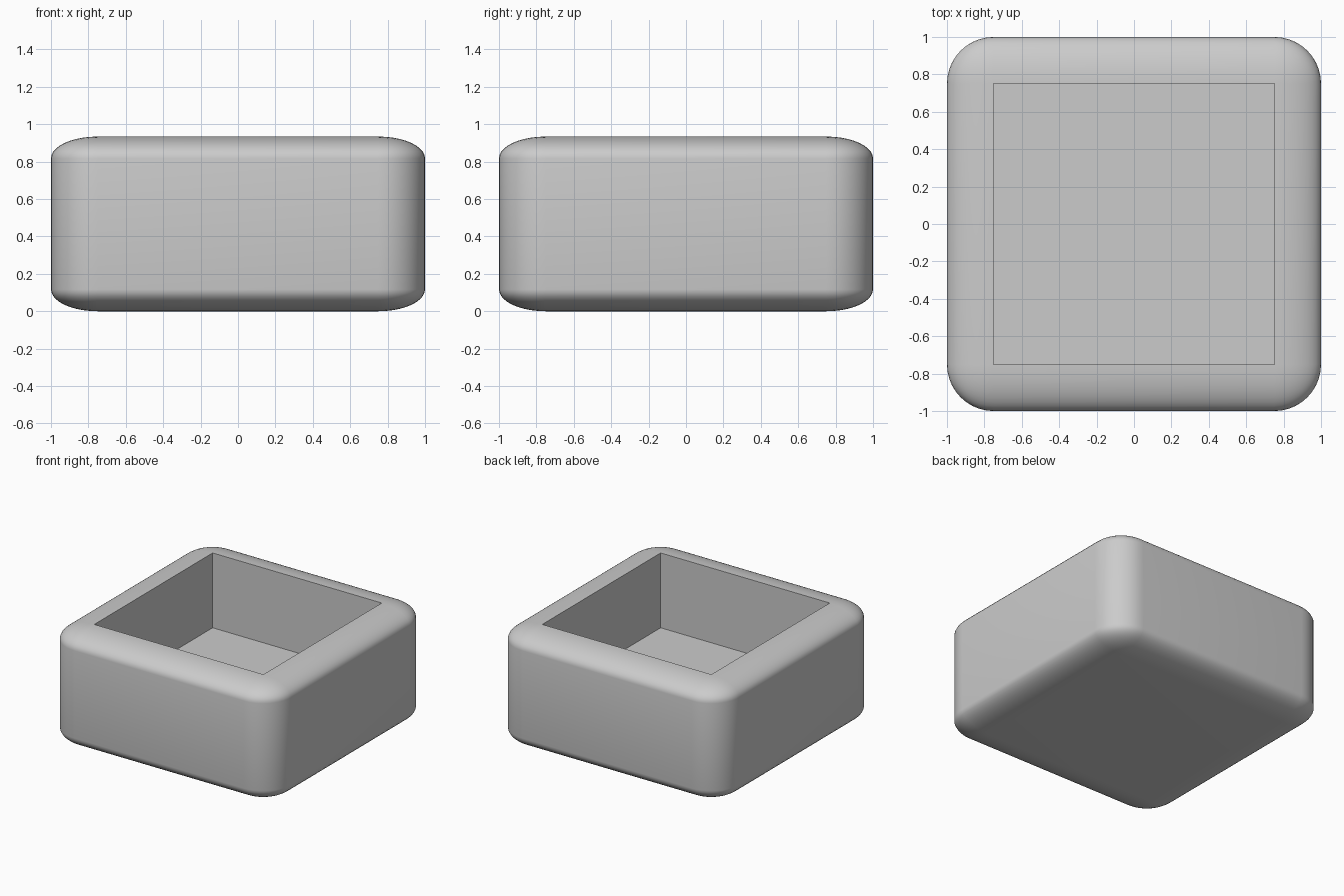
import bpy, bmesh, math
from mathutils import Vector

if "Cube" in bpy.data.objects:
    bpy.data.objects.remove(bpy.data.objects["Cube"])

HEIGHT = 0.934   # overall height
RADIUS = 0.25    # edge rounding before flattening
DEPTH = 0.60     # depth of the square recess

bm = bmesh.new()

# rounded cube, flattened and set on the ground
bmesh.ops.create_cube(bm, size=2)
bmesh.ops.bevel(bm, geom=bm.edges[:], offset=RADIUS, offset_type='OFFSET',
                segments=10, profile=0.5, affect='EDGES')
bmesh.ops.scale(bm, vec=(1, 1, HEIGHT / 2), verts=bm.verts)
bmesh.ops.translate(bm, vec=(0, 0, HEIGHT / 2), verts=bm.verts)

# square recess: push the flat top face down
top = max((f for f in bm.faces if f.normal.z > 0.9), key=lambda f: f.calc_area())
floor = bmesh.ops.extrude_discrete_faces(bm, faces=[top])['faces'][0]
bmesh.ops.translate(bm, vec=Vector((0, 0, -DEPTH)), verts=floor.verts[:])
bmesh.ops.recalc_face_normals(bm, faces=bm.faces[:])

mesh = bpy.data.meshes.new("square_bowl")
bm.to_mesh(mesh)
bm.free()
bowl = bpy.data.objects.new("square_bowl", mesh)
bpy.context.collection.objects.link(bowl)

# smooth outside, crisp recess edges
bpy.context.view_layer.objects.active = bowl
bowl.select_set(True)
bpy.ops.object.shade_smooth_by_angle(angle=math.radians(35))
